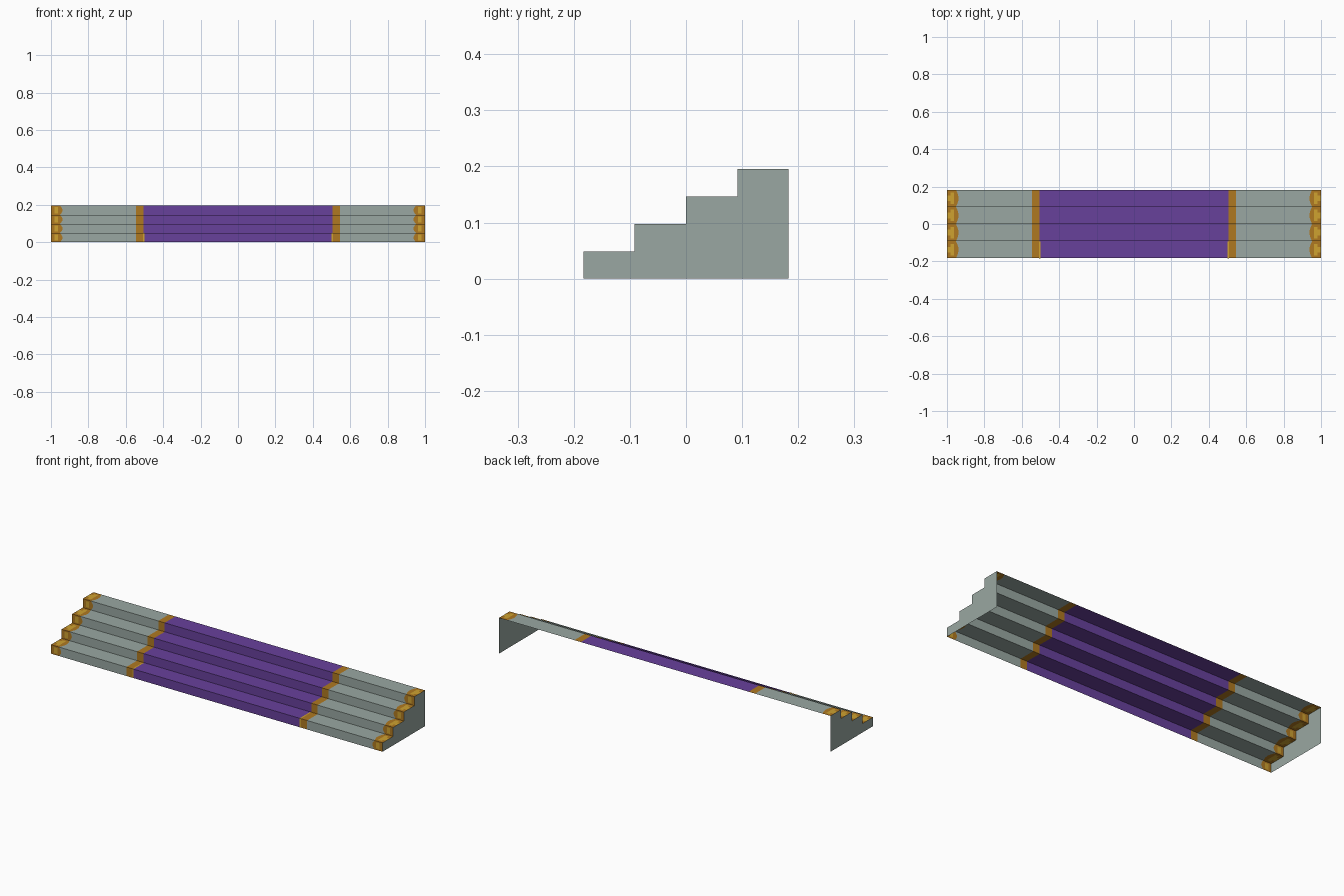
import bpy, bmesh, math

cube = bpy.data.objects.get("Cube")
if cube:
    bpy.data.objects.remove(cube, do_unlink=True)


def material(name, rgb):
    m = bpy.data.materials.new(name)
    m.use_nodes = True
    m.diffuse_color = (*rgb, 1)
    m.node_tree.nodes["Principled BSDF"].inputs["Base Color"].default_value = (*rgb, 1)
    return m


stone = material("grey_stone", (0.32, 0.39, 0.36))
purple = material("purple_carpet", (0.137, 0.052, 0.33))
ochre = material("ochre_gold", (0.43, 0.19, 0.015))
gold = material("light_gold", (0.62, 0.36, 0.03))

# Staircase profile in (y, z): riser, tread, riser, tread ...
STEPS, DEPTH, RISE, HALF = 4, 0.0915, 0.0488, 0.183
profile = [(-HALF, 0)]
for i in range(STEPS):
    profile.append((-HALF + i * DEPTH, (i + 1) * RISE))
    profile.append((-HALF + (i + 1) * DEPTH, (i + 1) * RISE))


def finish(name, bm, mats):
    mesh = bpy.data.meshes.new(name)
    bm.to_mesh(mesh)
    bm.free()
    for m in mats:
        mesh.materials.append(m)
    obj = bpy.data.objects.new(name, mesh)
    bpy.context.collection.objects.link(obj)
    return obj


def ribbon(name, edges, mats, rows=1, rule=None, side=1, strips=range(2 * STEPS)):
    """Folded sheet over the steps; edges are functions giving x along each strip."""
    bm = bmesh.new()
    for s in strips:
        (y0, z0), (y1, z1) = profile[s], profile[s + 1]
        grid = []
        for r in range(rows + 1):
            t = r / rows
            y, z = y0 + (y1 - y0) * t, z0 + (z1 - z0) * t
            grid.append([bm.verts.new((side * e(t), y, z)) for e in edges])
        for r in range(rows):
            for c in range(len(edges) - 1):
                quad = [grid[r][c], grid[r][c + 1], grid[r + 1][c + 1], grid[r + 1][c]]
                f = bm.faces.new(quad if side > 0 else quad[::-1])
                f.material_index = rule(s, r, c) if rule else 0
    bmesh.ops.remove_doubles(bm, verts=bm.verts, dist=1e-5)
    return finish(name, bm, mats)


def at(x):
    return lambda t: x


def scallop(t):
    return 0.952 - 0.014 * math.sin(math.pi * t)


def scroll(s, r, c):
    # light scrollwork inside the ochre end trim
    return 1 if (c == 1 and r in (1, 2, 3, 4)) or (c == 2 and r in (2, 3) and s % 2) else 0


# Central carpet runner
ribbon("carpet_runner", [at(-0.506), at(0.506)], [purple])

for side, label in ((1, "left"), (-1, "right")):
    ribbon(label + "_carpet_border", [at(0.506), at(0.545)], [ochre], side=side)
    ribbon(label + "_stone_steps", [at(0.545), scallop], [stone], rows=6, side=side)
    ribbon(label + "_end_trim", [scallop, at(0.962), at(0.982), at(1)],
           [ochre, gold], rows=6, rule=scroll, side=side)

    # Narrow bright piping on the lowest step
    piping = ribbon(label + "_piping", [at(0.501), at(0.508)], [gold], side=side, strips=range(2))
    piping.location = (0, -0.0008, 0.0008)

    # Flat panel closing the end
    bm = bmesh.new()
    outline = [bm.verts.new((side, y, z)) for y, z in profile + [(HALF, 0)]]
    face = bm.faces.new(outline)
    face.normal_update()
    if face.normal.x * side < 0:
        face.normal_flip()
    finish(label + "_end_panel", bm, [stone])
